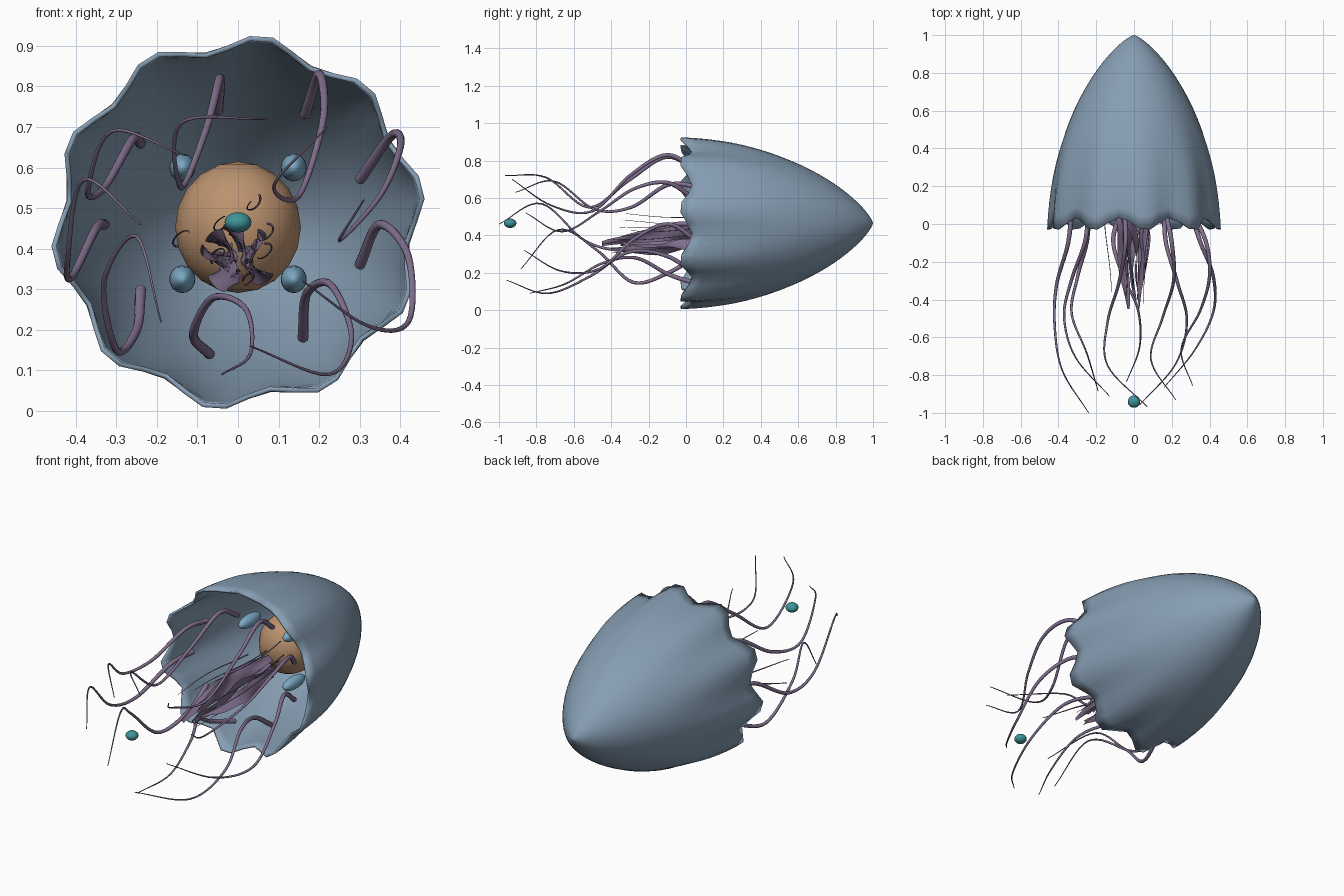
import bpy, bmesh, math, random
from math import sin, cos, pi, radians
from mathutils import Vector

if "Cube" in bpy.data.objects:
    bpy.data.objects.remove(bpy.data.objects["Cube"])
random.seed(4)
CZ = 0.465  # height of the bell axis


def material(name, color):
    m = bpy.data.materials.new(name)
    m.diffuse_color = (*color, 1)
    m.use_nodes = True
    m.node_tree.nodes["Principled BSDF"].inputs["Base Color"].default_value = m.diffuse_color
    return m


BELL = material("bell_blue", (0.24, 0.34, 0.45))
ORANGE = material("core_orange", (0.50, 0.29, 0.16))
PURPLE = material("arm_purple", (0.22, 0.16, 0.27))
LIGHT = material("organ_blue", (0.20, 0.40, 0.56))
TEAL = material("bead_teal", (0.05, 0.30, 0.32))


def grid_mesh(name, rows, mat, closed):
    """Skin a list of point rows with quads."""
    bm = bmesh.new()
    vs = [[bm.verts.new(p) for p in row] for row in rows]
    n = len(rows[0])
    for a, b in zip(vs, vs[1:]):
        for j in range(n if closed else n - 1):
            k = (j + 1) % n
            bm.faces.new((a[j], a[k], b[k], b[j]))
    bmesh.ops.remove_doubles(bm, verts=bm.verts, dist=1e-5)
    bmesh.ops.recalc_face_normals(bm, faces=bm.faces)
    for f in bm.faces:
        f.smooth = True
    me = bpy.data.meshes.new(name)
    bm.to_mesh(me)
    bm.free()
    me.materials.append(mat)
    ob = bpy.data.objects.new(name, me)
    bpy.context.collection.objects.link(ob)
    return ob


def ellipsoid(name, loc, size, mat, seg=20, rings=12):
    bpy.ops.mesh.primitive_uv_sphere_add(segments=seg, ring_count=rings, location=loc)
    ob = bpy.context.object
    ob.name = name
    ob.scale = size
    ob.data.materials.append(mat)
    bpy.ops.object.shade_smooth()
    return ob


def smooth_path(pts, steps=8):
    """Catmull-Rom samples through the points."""
    p = [2 * pts[0] - pts[1]] + pts + [2 * pts[-1] - pts[-2]]
    out = []
    for a, b, c, d in zip(p, p[1:], p[2:], p[3:]):
        for i in range(steps):
            t = i / steps
            out.append(0.5 * (2 * b + (c - a) * t + (2 * a - 5 * b + 4 * c - d) * t * t
                              + (3 * b - a - 3 * c + d) * t ** 3))
    return out + [pts[-1]]


def tube(name, pts, r0, r1, mat, sides=4):
    cu = bpy.data.curves.new(name, "CURVE")
    cu.dimensions = "3D"
    cu.bevel_depth = 1.0
    cu.bevel_resolution = sides // 2 - 1
    cu.use_fill_caps = True
    sp = cu.splines.new("POLY")
    sp.points.add(len(pts) - 1)
    for i, p in enumerate(pts):
        t = i / (len(pts) - 1)
        sp.points[i].co = (*p, 1)
        sp.points[i].radius = r0 + (r1 - r0) * t
    sp.use_smooth = True
    cu.materials.append(mat)
    ob = bpy.data.objects.new(name, cu)
    bpy.context.collection.objects.link(ob)


# Bell: blunt fluted shell with ten lobes along the rim
SEG, RINGS = 50, 24
rows = []
for i in range(RINGS + 1):
    y = sin(pi / 2 * i / RINGS)
    r = 0.445 * max(0, 1 - y * y) ** 0.75
    fade = max(0, 1 - y / 0.6) ** 1.5
    row = []
    for j in range(SEG):
        a = 2 * pi * j / SEG
        w = cos(10 * (a - radians(10)))
        rr = r + 0.021 * w * fade
        row.append((rr * cos(a), y - 0.033 * w * max(0, 1 - y / 0.25), CZ + rr * sin(a)))
    rows.append(row)
bell = grid_mesh("bell", rows, BELL, True)
sol = bell.modifiers.new("shell", "SOLIDIFY")
sol.thickness = 0.012
sol.offset = -1

# Core, the four organs around it and the lure bead
ellipsoid("core", (0, .45, .453), (.155, .155, .162), ORANGE, 16, 10)
for x in (-.14, .14):
    for z in (.325, .6):
        ellipsoid("organ", (x * .98, .3, z), (.032, .09, .034), LIGHT)
ellipsoid("lure_bead", (0, -.94, CZ), (.033, .033, .025), TEAL)

# Tentacles: (x, z) at shared depths, nine around the rim
depths = [.07, -.1, -.3, -.5, -.72, -.93]
paths = [
    [(.30, .57), (.38, .68), (.40, .65), (.35, .53), (.25, .42), (.31, .52)],
    [(.165, .73), (.20, .83), (.21, .72), (.15, .53), (.09, .56), (.22, .70)],
    [(-.05, .74), (-.045, .82), (-.08, .69), (-.14, .55), (-.14, .71), (.07, .72)],
    [(-.24, .66), (-.26, .67), (-.33, .55), (-.37, .54), (-.31, .69), (-.13, .63)],
    [(-.33, .46), (-.35, .45), (-.41, .33), (-.42, .37), (-.38, .57), (-.24, .46)],
    [(-.24, .30), (-.25, .20), (-.30, .15), (-.33, .32), (-.25, .43), (-.19, .22)],
    [(-.07, .14), (-.11, .19), (-.06, .28), (.02, .25), (.03, .14), (-.04, .09)],
    [(.16, .18), (.17, .29), (.23, .31), (.28, .18), (.22, .09), (.03, .16)],
    [(.30, .36), (.35, .46), (.42, .38), (.42, .22), (.32, .21), (.16, .32)],
]
for i, path in enumerate(paths):
    stretch = (0.92, 1.0, 1.04, 0.98, 1.0 / 0.93, 0.95, 0.9, 1.03, 0.93)[i]
    pts = [Vector((x, y * stretch if y < 0 else y, z)) for (x, z), y in zip(path, depths)]
    tube("tentacle", smooth_path(pts), .0135, .002, PURPLE, 8)

# Oral arms: softly ruffled tapering ribbons hanging from the core
for k in range(6):
    a = 2 * pi * k / 6 + 0.3
    end = -0.45 + 0.05 * (k % 3)
    rows = []
    for i in range(37):
        t = i / 36
        swing = a + 0.5 * sin(3 * t + k)
        rad = 0.03 + 0.03 * sin(pi * t)
        c = Vector((rad * cos(swing), .32 + (end - .32) * t,
                    .40 - .05 * t + .8 * rad * sin(swing)))
        width = 0.006 + 0.032 * sin(pi * min(1, t * 0.9 + 0.08))
        tw = a + 0.9 * sin(2.5 * t + k)
        out = Vector((cos(tw), 0, sin(tw)))
        side = Vector((-sin(tw), 0, cos(tw)))
        row = []
        for s in (-1, -.5, 0, .5, 1):
            ruffle = 0.010 * s * abs(s) * sin(14 * t + k + s)
            row.append(c + out * s * width + side * ruffle)
        rows.append(row)
    grid_mesh("oral_arm", rows, PURPLE, False)

# Thin filaments among the arms
for k in range(7):
    a = 2 * pi * k / 7 + 0.4
    r = 0.08 + 0.07 * (k % 2)
    pts = []
    for i in range(13):
        t = i / 12
        rr = r * (1 - 0.1 * t)
        pts.append(Vector((rr * cos(a) + .015 * sin(5 * t + k), .3 - (.6 + .02 * k) * t,
                           .42 + rr * sin(a) * .7 + .02 * cos(4 * t + k))))
    tube("filament", pts, .003, .0012, PURPLE, 4)
